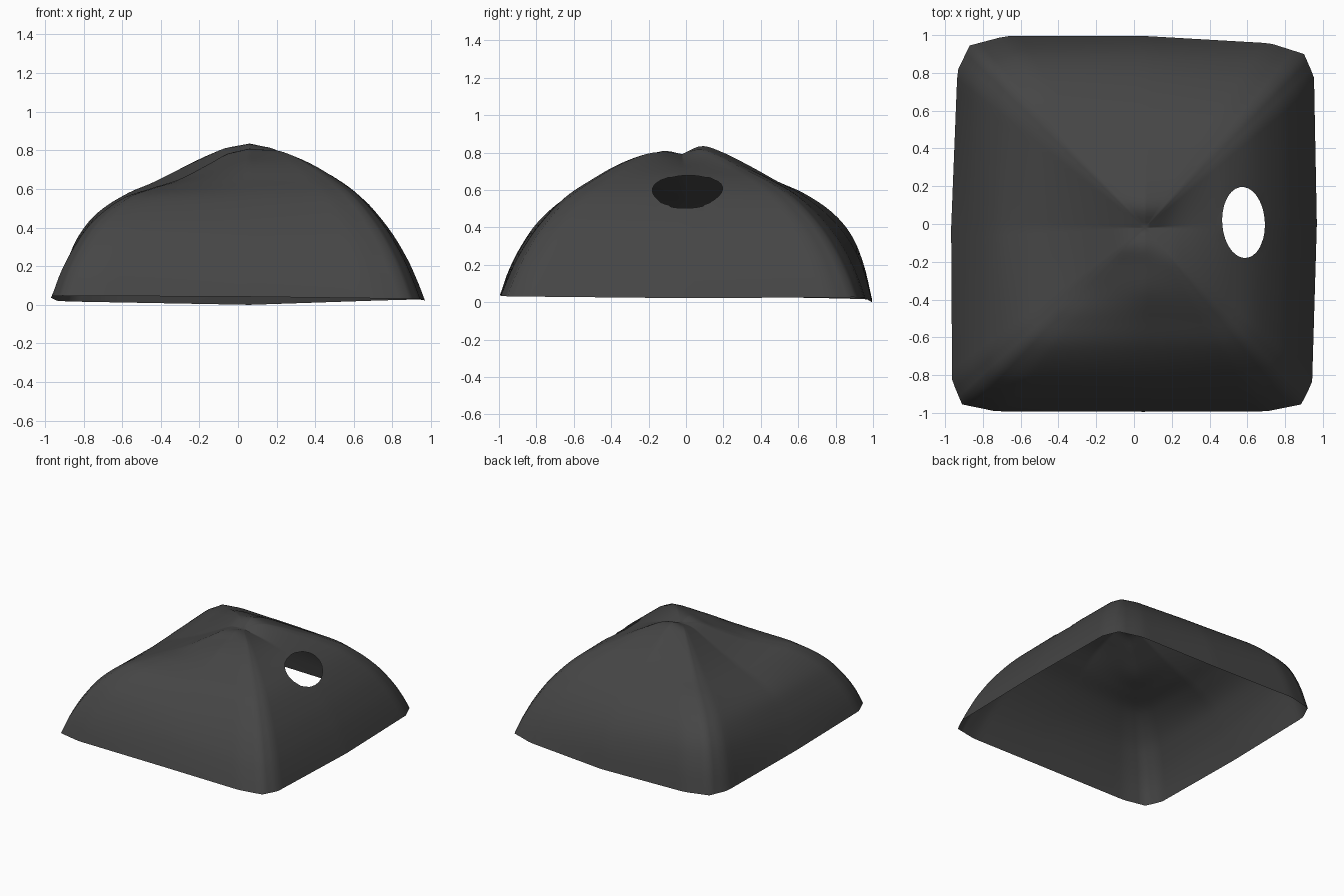
import bpy, bmesh, math
from mathutils import Vector

if "Cube" in bpy.data.objects:
    bpy.data.objects.remove(bpy.data.objects["Cube"])

# rim outline seen from above, counter-clockwise from the middle of the right side,
# with a position: 0 right, 1 back-right corner, 2 back, 3 back-left, 4 left ... 8 right again
RIM = [(0, .968, 0), (.84, .953, .78), (1, .90, .90), (1.18, .72, .957), (2, .06, .995),
       (2.8, -.68, .995), (3, -.87, .945), (3.18, -.935, .81), (4, -.968, -.02),
       (4.84, -.963, -.83), (5, -.91, -.955), (5.18, -.73, -.992), (6, .05, -.994),
       (6.82, .70, -.992), (7, .885, -.955), (7.16, .943, -.84), (8, .968, 0)]

# height profiles from peak to rim, one for each of the eight directions
S = [0, .1, .2, .35, .5, .65, .8, .9, .96, 1]
H = [[.795, .775, .755, .715, .655, .55, .39, .24, .12, .025],
     [.795, .82, .79, .72, .65, .555, .40, .25, .13, .03],
     [.795, .838, .81, .735, .65, .565, .435, .30, .16, .003],
     [.795, .82, .79, .725, .65, .585, .485, .36, .20, .02],
     [.795, .785, .735, .655, .585, .52, .42, .27, .14, .04],
     [.795, .79, .735, .655, .61, .555, .43, .285, .165, .05],
     [.795, .812, .785, .735, .65, .555, .41, .27, .145, .045],
     [.795, .805, .797, .742, .66, .56, .40, .25, .13, .035]]
CENTRE = Vector((.06, -.02))
SIDES, RINGS = 144, 44


def rim_point(p):
    for (a, ax, ay), (b, bx, by) in zip(RIM, RIM[1:]):
        if p <= b:
            t = (p - a) / (b - a)
            return Vector((ax + (bx - ax) * t, ay + (by - ay) * t))


def profile(vals, s):
    # smooth curve through the profile heights
    n = len(S)
    i = max(k for k in range(n - 1) if S[k] <= s)

    def slope(k):
        a, b = max(k - 1, 0), min(k + 1, n - 1)
        return (vals[b] - vals[a]) / (S[b] - S[a])
    h = S[i + 1] - S[i]
    t = (s - S[i]) / h
    return ((2*t**3 - 3*t**2 + 1) * vals[i] + (t**3 - 2*t**2 + t) * h * slope(i)
            + (3*t**2 - 2*t**3) * vals[i + 1] + (t**3 - t**2) * h * slope(i + 1))


def height(p, s):
    i = int(p) % 8
    t = p - int(p)
    return profile(H[i], s) * (1 - t) + profile(H[(i + 1) % 8], s) * t


# canopy surface: rings of the rim outline shrinking towards the peak
bm = bmesh.new()
peak = bm.verts.new((*CENTRE, H[0][0]))
rings = []
for r in range(1, RINGS + 1):
    s = 1 - (1 - r / RINGS) ** 1.25
    ring = []
    for k in range(SIDES):
        p = 8 * k / SIDES
        xy = CENTRE + (rim_point(p) - CENTRE) * s
        ring.append(bm.verts.new((xy.x, xy.y, height(p, s))))
    rings.append(ring)
for k in range(SIDES):
    j = (k + 1) % SIDES
    bm.faces.new((peak, rings[0][k], rings[0][j]))
    for a, b in zip(rings, rings[1:]):
        bm.faces.new((a[k], b[k], b[j], a[j]))

# oval opening in the right slope, its edge pulled onto a clean ellipse
HX, HY, RX, RY = .58, .008, .113, .188


def oval_radius(co):
    x, y = co.x - HX, co.y - HY
    return math.hypot((x + .04 * y) / RX, y / RY)


inside = [f for f in bm.faces if oval_radius(f.calc_center_median()) < 1]
bmesh.ops.delete(bm, geom=inside, context='FACES')
for v in bm.verts:
    if v.is_boundary and oval_radius(v.co) < 1.5:
        q = oval_radius(v.co)
        x = HX + (v.co.x - HX) / q
        v.co.z -= .75 * (x - v.co.x)
        v.co.x = x
        v.co.y = HY + (v.co.y - HY) / q

bmesh.ops.recalc_face_normals(bm, faces=bm.faces)
if sum(f.normal.z for f in bm.faces) < 0:
    bmesh.ops.reverse_faces(bm, faces=bm.faces)
low = min(v.co.z for v in bm.verts)
bmesh.ops.translate(bm, verts=bm.verts, vec=(0, 0, -low))
for f in bm.faces:
    f.smooth = True
mesh = bpy.data.meshes.new("canopy_shell")
bm.to_mesh(mesh)
bm.free()
canopy = bpy.data.objects.new("canopy_shell", mesh)
bpy.context.collection.objects.link(canopy)

# dark grey fabric
mat = bpy.data.materials.new("dark_fabric")
mat.diffuse_color = (.06, .06, .06, 1)
mat.use_nodes = True
mat.node_tree.nodes["Principled BSDF"].inputs["Base Color"].default_value = mat.diffuse_color
mesh.materials.append(mat)
